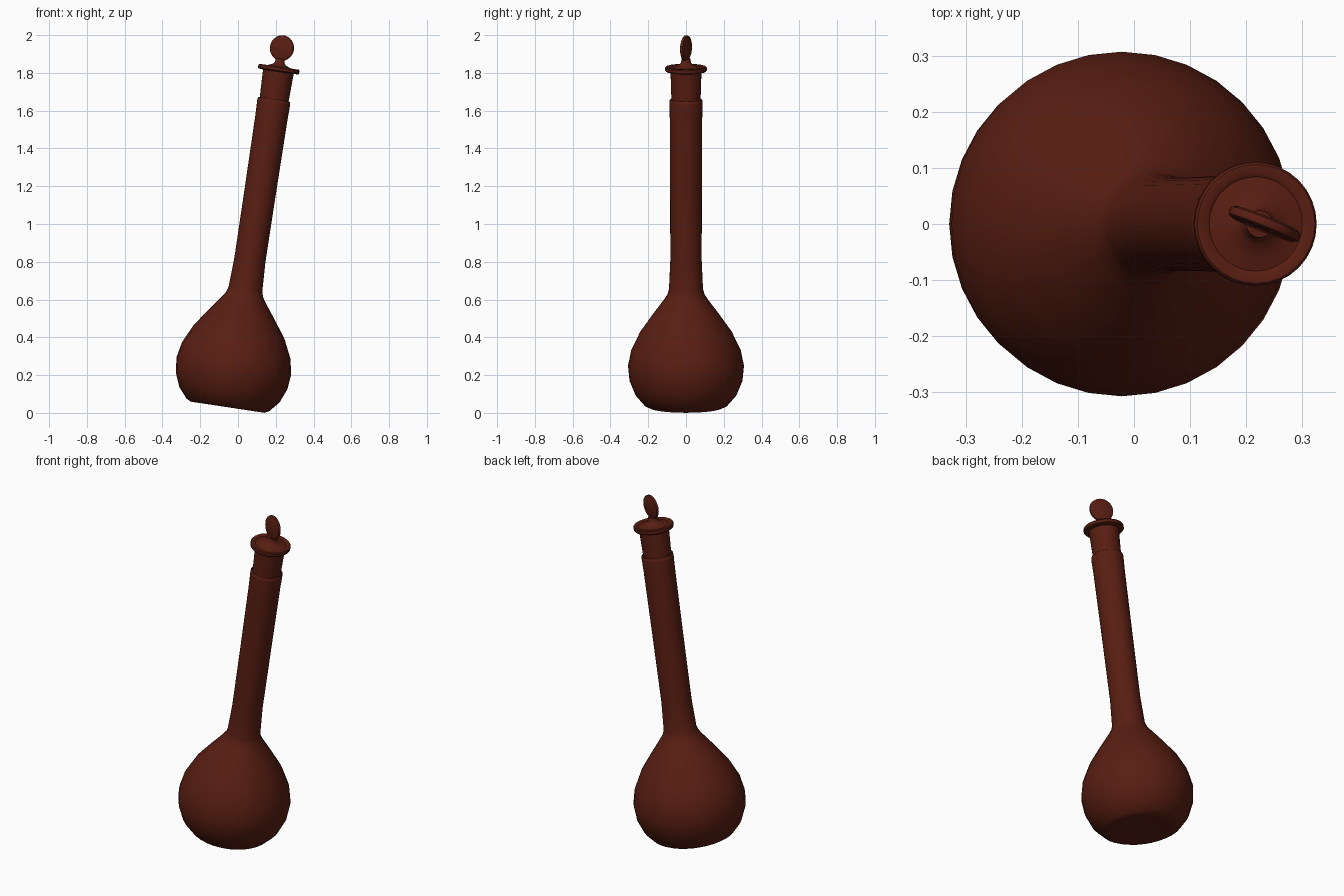
import bpy, math
from mathutils import Matrix

if "Cube" in bpy.data.objects:
    bpy.data.objects.remove(bpy.data.objects["Cube"])

TILT = Matrix.Translation((-0.055, 0, 0.03)) @ Matrix.Rotation(math.radians(8.6), 4, 'Y')

amber = bpy.data.materials.new("amber_brown")
amber.diffuse_color = (0.1, 0.013, 0.006, 1)
amber.use_nodes = True
amber.node_tree.nodes["Principled BSDF"].inputs["Base Color"].default_value = amber.diffuse_color


def lathe(name, profile, segments=32, place=Matrix(), angle=35):
    """Revolve (radius, height) points about z; radius 0 makes a pole."""
    verts, faces, rings = [], [], []
    for r, z in profile:
        n = 1 if r == 0 else segments
        rings.append(list(range(len(verts), len(verts) + n)))
        for i in range(n):
            a = 2 * math.pi * i / segments
            verts.append((r * math.cos(a), r * math.sin(a), z))
    for lo, hi in zip(rings, rings[1:]):
        for i in range(segments):
            j = (i + 1) % segments
            if len(lo) == 1:
                faces.append((lo[0], hi[j], hi[i]))
            elif len(hi) == 1:
                faces.append((lo[i], lo[j], hi[0]))
            else:
                faces.append((lo[i], lo[j], hi[j], hi[i]))
    mesh = bpy.data.meshes.new(name)
    mesh.from_pydata(verts, [], faces)
    mesh.transform(TILT @ place)
    mesh.materials.append(amber)
    obj = bpy.data.objects.new(name, mesh)
    bpy.context.collection.objects.link(obj)
    bpy.ops.object.select_all(action='DESELECT')
    obj.select_set(True)
    bpy.context.view_layer.objects.active = obj
    bpy.ops.object.shade_smooth_by_angle(angle=math.radians(angle))
    return obj


# Flask body: flat base, round bulb, long neck and rolled mouth
lathe("flask_body", [
    (0, 0.004), (0.15, 0.003), (0.197, 0), (0.221, 0.012), (0.268, 0.066),
    (0.299, 0.142), (0.307, 0.222), (0.29, 0.305), (0.243, 0.403),
    (0.178, 0.494), (0.118, 0.574), (0.098, 0.605), (0.09, 0.632),
    (0.083, 0.79), (0.084, 1.16), (0.086, 1.55), (0.088, 1.63),
    (0.087, 1.643), (0.083, 1.648), (0.078, 1.645), (0.075, 1.63), (0.074, 1.5)])

# Stopper: tapered plug, wide flange with raised lip, small stem
lathe("stopper", [
    (0, 1.5), (0.072, 1.5), (0.077, 1.64), (0.082, 1.796), (0.106, 1.798),
    (0.11, 1.803), (0.11, 1.818), (0.106, 1.823), (0.09, 1.823),
    (0.084, 1.819), (0.06, 1.824), (0.035, 1.834), (0.026, 1.845),
    (0.024, 1.865), (0, 1.866)])

# Round finger grip standing on edge
grip_place = (Matrix.Translation((0, 0, 1.923))
              @ Matrix.Rotation(math.radians(-22), 4, 'Z')
              @ Matrix.Rotation(math.radians(90), 4, 'X'))
lathe("stopper_grip", [
    (0, -0.011), (0.058, -0.011), (0.066, -0.007), (0.068, 0),
    (0.066, 0.007), (0.058, 0.011), (0, 0.011)], place=grip_place)
